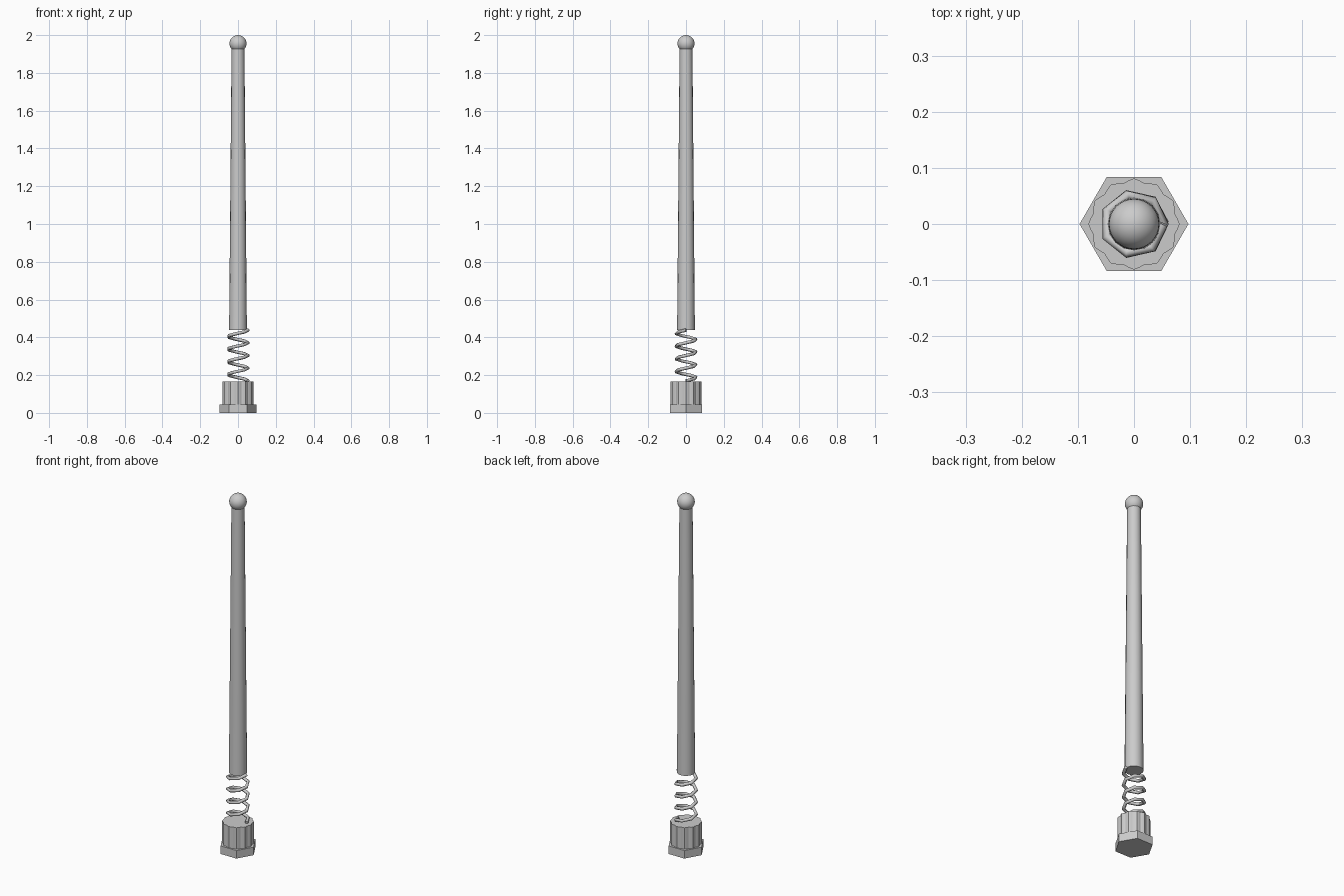
import bpy, bmesh
from math import cos, sin, pi, radians

if "Cube" in bpy.data.objects:
    bpy.data.objects.remove(bpy.data.objects["Cube"])


def prism(name, outline, z0, z1):
    """Extrude a flat outline between two heights."""
    bm = bmesh.new()
    low = [bm.verts.new((x, y, z0)) for x, y in outline]
    high = [bm.verts.new((x, y, z1)) for x, y in outline]
    n = len(outline)
    bm.faces.new(low[::-1])
    bm.faces.new(high)
    for i in range(n):
        j = (i + 1) % n
        bm.faces.new((low[i], low[j], high[j], high[i]))
    mesh = bpy.data.meshes.new(name)
    bm.to_mesh(mesh)
    bm.free()
    obj = bpy.data.objects.new(name, mesh)
    bpy.context.collection.objects.link(obj)
    return obj


def ring(count, radius_at):
    angles = [2 * pi * i / count for i in range(count)]
    return [(radius_at(a) * cos(a), radius_at(a) * sin(a)) for a in angles]


# Hexagonal foot and fluted collar
prism("hex_base", ring(6, lambda a: 0.097), 0, 0.045)
prism("fluted_collar", ring(48, lambda a: 0.078 + 0.0035 * cos(12 * a)), 0.045, 0.165)

# Coil spring: seven segments per turn, four turns
PER_TURN, TURNS, COIL_R = 7, 4, 0.053
curve = bpy.data.curves.new("spring", "CURVE")
curve.dimensions = "3D"
curve.bevel_depth = 0.009
curve.bevel_resolution = 1
curve.use_fill_caps = True
path = curve.splines.new("POLY")
count = PER_TURN * TURNS
path.points.add(count)
for i, p in enumerate(path.points):
    a = 2 * pi * i / PER_TURN
    p.co = (COIL_R * cos(a), COIL_R * sin(a), 0.17 + 0.268 * i / count, 1)
spring = bpy.data.objects.new("spring", curve)
bpy.context.collection.objects.link(spring)

# Tapered mast
bpy.ops.mesh.primitive_cone_add(vertices=16, radius1=0.047, radius2=0.034,
                                depth=1.49, location=(0, 0, 0.44 + 1.49 / 2))
bpy.context.object.name = "mast"
bpy.ops.object.shade_smooth_by_angle(angle=radians(40))

# Ball tip
bpy.ops.mesh.primitive_uv_sphere_add(segments=24, ring_count=16, radius=0.045,
                                     location=(0, 0, 1.955))
bpy.context.object.name = "ball_tip"
bpy.ops.object.shade_smooth_by_angle(angle=radians(40))
